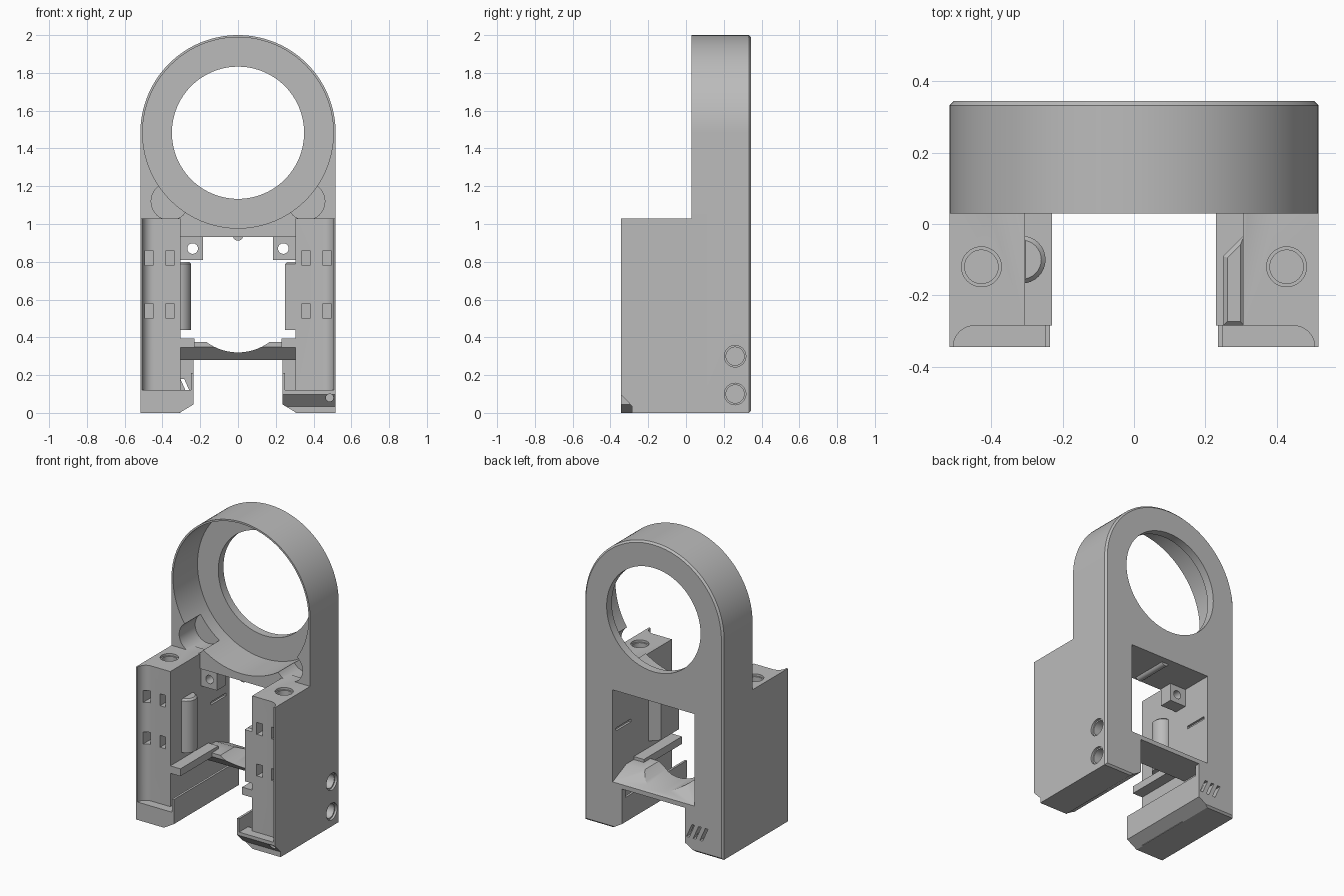
import bpy, bmesh, math

if "Cube" in bpy.data.objects:
    bpy.data.objects.remove(bpy.data.objects["Cube"], do_unlink=True)

grey = bpy.data.materials.new("plain_grey")
grey.use_nodes = True
GREY = (0.5, 0.5, 0.5, 1)
grey.diffuse_color = GREY
grey.node_tree.nodes["Principled BSDF"].inputs["Base Color"].default_value = GREY

HALF, FRONT, BACK = 0.517, -0.345, 0.345
RING_Y, RING_Z, LEG_TOP, INNER, LIP = 0.03, 1.483, 1.03, 0.305, 0.235


def prism(name, pts, axis, lo, hi, chamfer=0):
    """Extrude a 2D profile along an axis; optionally chamfer the far rim."""
    place = {"x": lambda u, v, w: (w, u, v),
             "y": lambda u, v, w: (u, w, v),
             "z": lambda u, v, w: (u, v, w)}[axis]
    bm = bmesh.new()
    a = [bm.verts.new(place(u, v, lo)) for u, v in pts]
    b = [bm.verts.new(place(u, v, hi)) for u, v in pts]
    n = len(pts)
    bm.faces.new(a)
    far = bm.faces.new(b)
    for i in range(n):
        bm.faces.new((a[i], a[(i + 1) % n], b[(i + 1) % n], b[i]))
    bmesh.ops.recalc_face_normals(bm, faces=bm.faces)
    if chamfer:
        bmesh.ops.bevel(bm, geom=list(far.edges), offset=chamfer, segments=1,
                        affect='EDGES')
    mesh = bpy.data.meshes.new(name)
    bm.to_mesh(mesh)
    bm.free()
    mesh.materials.append(grey)
    ob = bpy.data.objects.new(name, mesh)
    bpy.context.collection.objects.link(ob)
    return ob


def box(name, x0, x1, y0, y1, z0, z1):
    return prism(name, [(x0, y0), (x1, y0), (x1, y1), (x0, y1)], "z", z0, z1)


def arc(cx, cy, r, start, end, n):
    return [(cx + r * math.cos(math.radians(start + (end - start) * i / n)),
             cy + r * math.sin(math.radians(start + (end - start) * i / n)))
            for i in range(n + 1)]


def rod(name, cu, cv, r, axis, lo, hi, n=32):
    return prism(name, arc(cu, cv, r, 0, 360, n)[:-1], axis, lo, hi)


def combine(target, tool, op):
    mod = target.modifiers.new("combine", 'BOOLEAN')
    mod.object, mod.operation, mod.solver = tool, op, 'EXACT'
    bpy.context.view_layer.objects.active = target
    bpy.ops.object.modifier_apply(modifier=mod.name)
    bpy.data.objects.remove(tool, do_unlink=True)


def cut(target, tool):
    combine(target, tool, 'DIFFERENCE')


def add(target, tool):
    combine(target, tool, 'UNION')


def flip(pts, s):
    return [(s * u, v) for u, v in pts]


# Arched back body with ring cup, lens hole and window
outline = [(-HALF, 0), (HALF, 0)] + arc(0, RING_Z, HALF, 0, 180, 64)
body = prism("ring_and_legs_body", outline, "y", RING_Y, BACK, 0.012)
cut(body, rod("cup", 0, RING_Z, 0.505, "y", -0.1, 0.29, 96))
cut(body, rod("lens_hole", 0, RING_Z, 0.35, "y", 0, 0.5, 96))
for s in (-1, 1):
    cut(body, rod("side_pocket", s * 0.36, 1.12, 0.1, "y", -0.1, 0.2))
cut(body, box("window", -INNER, INNER, -0.5, 0.5, 0.28, 0.93))
gap = [(-0.31, -0.1), (0.31, -0.1), (0.31, 0), (LIP, 0.045), (LIP, 0.3),
       (-LIP, 0.3), (-LIP, 0.045), (-0.31, 0)]
cut(body, prism("foot_gap", gap, "y", -0.5, 0.5))
cut(body, box("channel", -INNER, INNER, -0.5, 0.31, 0.06, 0.3))

# Legs: scooped columns standing on lipped feet
column = ([(INNER, 0.1), (INNER, -0.285)]
          + arc(0.447, FRONT, 0.06, 90, 0, 10)
          + [(HALF, FRONT), (HALF, 0.1)])
foot = [(HALF, 0), (0.31, 0), (LIP, 0.045), (LIP, 0.12), (HALF, 0.12)]
tray = [(HALF, 0), (0.31, 0), (LIP, 0.045), (LIP, 0.21), (0.25, 0.21),
        (0.25, 0.06), (HALF, 0.06)]
for s in (-1, 1):
    add(body, prism("column", flip(column, s), "z", 0, LEG_TOP))
    add(body, prism("tray", flip(tray, s), "y", FRONT, 0.33))
    add(body, prism("foot", flip(foot, s), "y", FRONT, -0.25))

# Crossbar with a shallow round saddle
bar = [(BACK, 0.28), (BACK, 0.31), (0.2, 0.375), (0.05, 0.375),
       (0.05, 0.35), (0.12, 0.28)]
crossbar = prism("crossbar", bar, "x", -0.315, 0.315)
cut(crossbar, rod("saddle", 0, 0.6, 0.28, "y", -0.2, 0.5, 64))
add(body, crossbar)

# Rails along the inside of the legs, and screw tabs under the ring
for s in (-1, 1):
    x0, x1 = sorted((s * 0.23, s * 0.315))
    add(body, box("rail", x0, x1, -0.285, 0.12, 0.345, 0.395))
    x0, x1 = sorted((s * 0.185, s * 0.315))
    tab = box("tab", x0, x1, 0.04, 0.13, 0.81, 0.94)
    cut(tab, rod("tab_hole", s * 0.24, 0.87, 0.028, "y", -0.1, 0.3))
    add(body, tab)

# Holes in the leg tops, column slots and wall grooves
for s in (-1, 1):
    cut(body, rod("top_hole", s * 0.428, -0.12, 0.047, "z", 0.8, 1.2))
    cut(body, rod("top_sink", s * 0.428, -0.12, 0.056, "z", 1.015, 1.2))
    for x in (0.36, 0.472):
        for z in (0.54, 0.82):
            cut(body, box("slot", s * x - 0.021, s * x + 0.021,
                          -0.5, -0.22, z - 0.04, z + 0.04))
    cut(body, box("groove", s * 0.31 - 0.01, s * 0.31 + 0.01,
                  0.15, 0.31, 0.64, 0.66))

# Cable holes on the left side, slanted vents at the back of the right leg
for z in (0.1, 0.3):
    cut(body, rod("cable_hole", 0.26, z, 0.048, "x", 0.4, 0.7))
    cut(body, rod("cable_sink", 0.26, z, 0.057, "x", 0.502, 0.7))
for x in (-0.375, -0.325, -0.275):
    vent = [(x - 0.03, 0.18), (x - 0.01, 0.18), (x + 0.03, 0.09),
            (x + 0.01, 0.09)]
    cut(body, prism("vent", vent, "y", 0.26, 0.5))

# Undercut toe and pin hole of the left foot
toe = [(-0.4, 0.155), (-0.285, 0.035), (-0.285, -0.1), (-0.4, -0.1)]
cut(body, prism("toe_cut", toe, "x", 0.2, 0.6))
cut(body, rod("pin_hole", 0.485, 0.08, 0.02, "y", -0.5, -0.25, 20))

# Grip pads between the legs and the nub above the window
right_pad = prism("right_grip_pad", arc(-0.315, -0.1, 0.067, -90, 90, 16),
                  "z", 0.44, 0.8, 0.012)
left_pad = prism("left_grip_pad", [(0.31, -0.285), (0.25, -0.285),
                                   (0.25, -0.09), (0.31, -0.03)],
                 "z", 0.44, 0.8, 0.012)
nub = rod("window_nub", 0, 0.94, 0.028, "y", 0.05, 0.3, 20)

for ob in (body, right_pad, left_pad, nub):
    bpy.ops.object.select_all(action='DESELECT')
    ob.select_set(True)
    bpy.context.view_layer.objects.active = ob
    bpy.ops.object.shade_smooth_by_angle(angle=math.radians(30))
